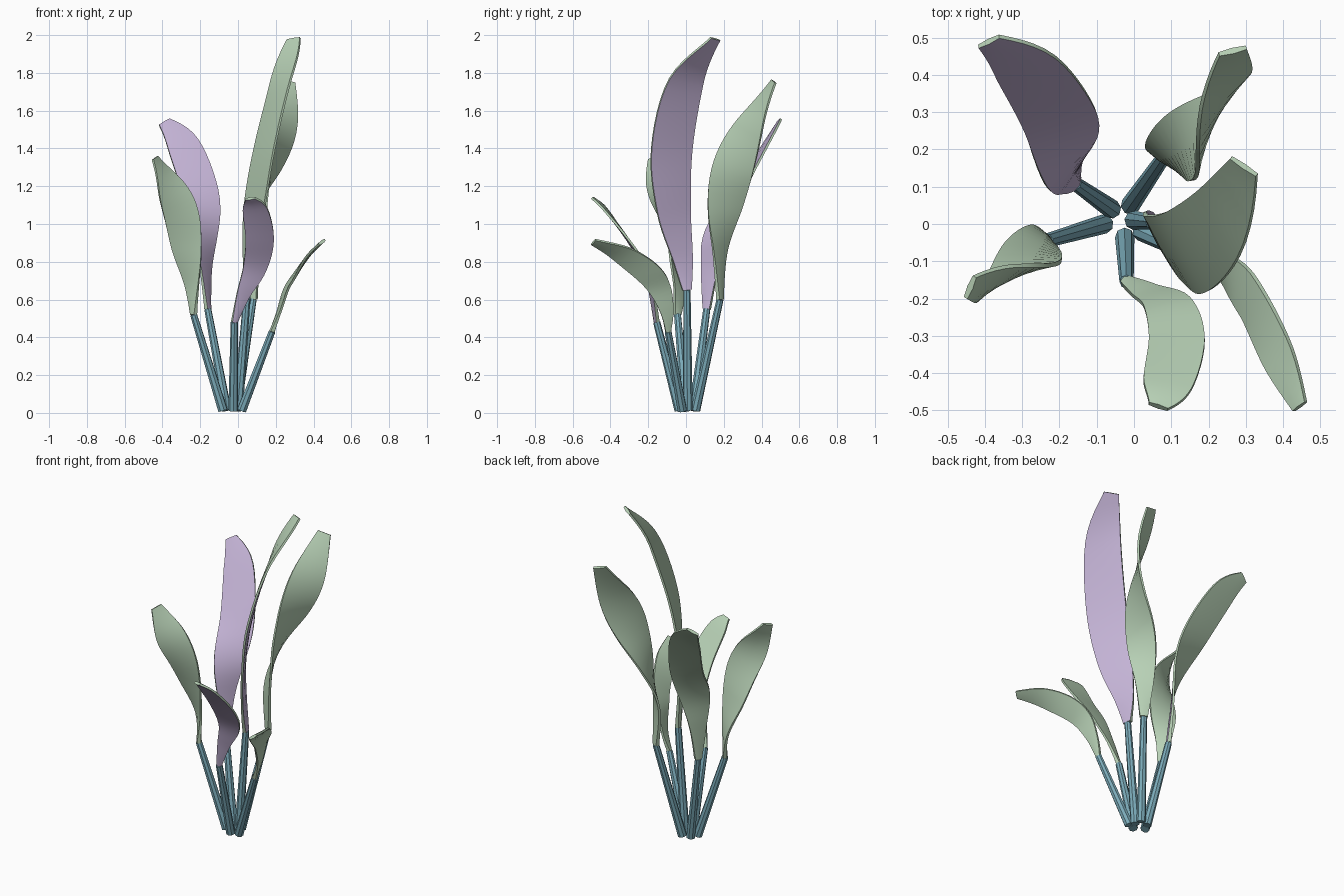
import bpy, bmesh, math
from mathutils import Vector

cube = bpy.data.objects.get("Cube")
if cube:
    bpy.data.objects.remove(cube, do_unlink=True)


def material(name, rgb):
    mat = bpy.data.materials.new(name)
    mat.use_nodes = True
    mat.diffuse_color = (*rgb, 1)
    mat.node_tree.nodes["Principled BSDF"].inputs["Base Color"].default_value = (*rgb, 1)
    return mat


GREEN = material("pale green", (0.48, 0.64, 0.47))
PURPLE = material("soft lilac", (0.56, 0.46, 0.68))
TEAL = material("stem teal", (0.20, 0.41, 0.49))

WIDTH_PROFILE = (0.2, 0.5, 0.85, 1.0, 0.88, 0.35)
STEPS = 6


def spline(points, t):
    """Smooth curve through equally spaced control points."""
    last = len(points) - 1
    i = min(int(t), last - 1)
    f = t - i
    a, b, c, d = (points[min(max(j, 0), last)] for j in range(i - 1, i + 3))
    return b + (c - a) * f / 2 + (a * 2 - b * 5 + c * 4 - d) * f**2 / 2 \
        + (b * 3 - a - c * 3 + d) * f**3 / 2


def finish(obj):
    bpy.ops.object.select_all(action="DESELECT")
    obj.select_set(True)
    bpy.context.view_layer.objects.active = obj
    bpy.ops.object.shade_smooth_by_angle(angle=math.radians(40))


def stem(name, foot, top):
    foot, top = Vector(foot), Vector(top)
    axis = top - foot
    bpy.ops.mesh.primitive_cone_add(vertices=8, radius1=0.026, radius2=0.019,
                                    depth=axis.length, location=(foot + top) / 2)
    obj = bpy.context.object
    obj.name = name
    obj.rotation_mode = "QUATERNION"
    obj.rotation_quaternion = axis.to_track_quat("Z", "Y")
    obj.data.materials.append(TEAL)
    finish(obj)


def blade(name, width, stations, face):
    """Twisted leaf: each station is x, y, z and the heading of its width."""
    centres = [Vector(s[:3]) for s in stations]
    headings = [math.radians(s[3]) for s in stations]
    last = len(stations) - 1
    bm = bmesh.new()
    rings = []
    for k in range(last * STEPS + 1):
        t = k / STEPS
        centre = spline(centres, t)
        along = (spline(centres, min(t + 0.05, last))
                 - spline(centres, max(t - 0.05, 0))).normalized()
        angle = spline(headings, t)
        across = Vector((math.cos(angle), math.sin(angle), 0))
        across = (across - along * across.dot(along)).normalized()
        normal = across.cross(along)
        half = width / 2 * spline(WIDTH_PROFILE, t)
        thick = 0.009 + 0.007 * max(0, 1 - t)
        ring = []
        for side in (1, -1):
            for u in (-side, 0, side):
                depth = side * thick * (1 - 0.35 * abs(u))
                ring.append(bm.verts.new(centre + across * half * u + normal * depth))
        rings.append(ring)
    # First two strips of every ring are the inner face, the rest rim and back
    for low, high in zip(rings, rings[1:]):
        for j in range(6):
            n = (j + 1) % 6
            quad = bm.faces.new((low[j], low[n], high[n], high[j]))
            quad.material_index = 1 if j < 2 else 0
            quad.smooth = True
    bm.faces.new(rings[0])
    bm.faces.new(rings[-1])
    bmesh.ops.recalc_face_normals(bm, faces=bm.faces)
    mesh = bpy.data.meshes.new(name)
    bm.to_mesh(mesh)
    bm.free()
    mesh.materials.append(GREEN)
    mesh.materials.append(face)
    obj = bpy.data.objects.new(name, mesh)
    bpy.context.collection.objects.link(obj)
    finish(obj)


def leaf(place, foot, width, stations, face=GREEN):
    stem(place + "_stem", (*foot, 0.013), stations[0][:3])
    blade(place + "_blade", width, stations, face)


# Back left leaf, lilac in front
leaf("back_left", (-0.06, 0.04), 0.20, [
    (-0.16, 0.11, 0.55, 62), (-0.17, 0.125, 0.75, 58), (-0.175, 0.16, 0.95, 45),
    (-0.2, 0.28, 1.17, 15), (-0.29, 0.42, 1.42, 8), (-0.39, 0.49, 1.54, 5)], PURPLE)

# Back right leaf
leaf("back_right", (-0.01, 0.05), 0.22, [
    (0.08, 0.18, 0.6, 150), (0.075, 0.18, 0.85, 140), (0.12, 0.205, 1.08, 107),
    (0.19, 0.25, 1.3, 75), (0.24, 0.34, 1.52, 48), (0.265, 0.465, 1.755, 20)])

# Tall centre leaf, lilac on its outer side
leaf("centre", (0.0, 0.01), 0.24, [
    (0.05, 0.005, 0.65, 105), (0.055, -0.02, 0.83, 115), (0.085, -0.065, 1.08, 120),
    (0.14, -0.075, 1.4, 116), (0.225, 0.0, 1.75, 118), (0.295, 0.155, 1.98, 140)], PURPLE)

# Front right leaf
leaf("front_left", (0.02, -0.02), 0.135, [
    (0.18, -0.095, 0.43, -75), (0.215, -0.1, 0.53, -77), (0.255, -0.135, 0.65, -80),
    (0.31, -0.2, 0.74, -85), (0.38, -0.34, 0.84, -92), (0.445, -0.49, 0.905, -95)])

# Front leaf, lilac underneath
leaf("front", (-0.025, -0.035), 0.15, [
    (-0.02, -0.155, 0.48, 25), (0.03, -0.18, 0.63, 15), (0.09, -0.215, 0.77, 8),
    (0.115, -0.31, 0.92, 3), (0.09, -0.43, 1.08, -8), (0.065, -0.49, 1.135, -10)], PURPLE)

# Left-hand leaf
leaf("side", (-0.08, 0.0), 0.185, [
    (-0.235, -0.045, 0.52, 125), (-0.245, -0.035, 0.68, 142), (-0.27, -0.07, 0.86, 168),
    (-0.3, -0.12, 1.05, 191), (-0.36, -0.155, 1.2, 213), (-0.44, -0.17, 1.35, 240)])
